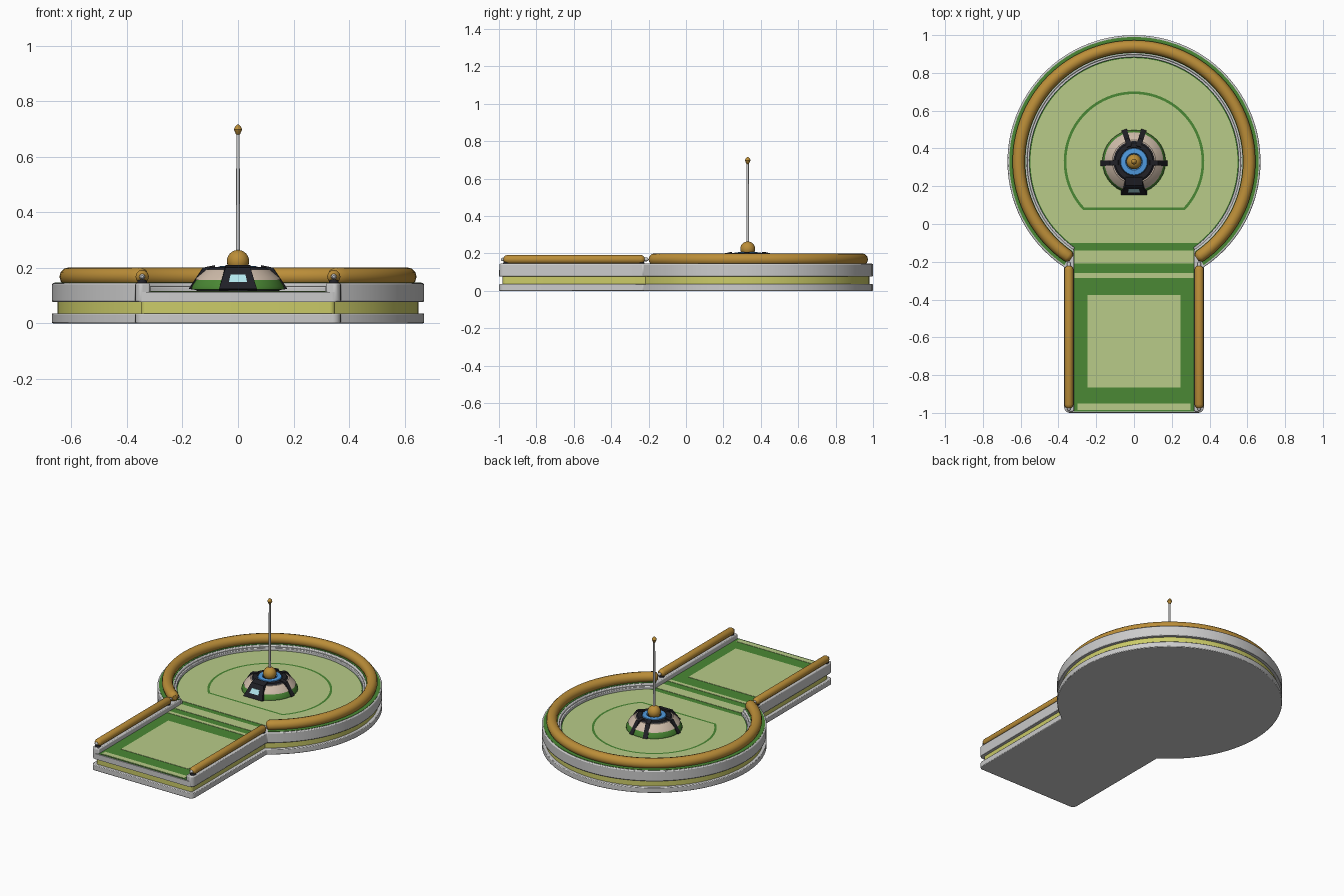
import bpy, bmesh, math
from math import sin, cos, radians, pi

if "Cube" in bpy.data.objects:
    bpy.data.objects.remove(bpy.data.objects["Cube"])

CY = 0.33  # centre of the round deck
def mat(name, r, g, b):
    m = bpy.data.materials.new(name)
    m.diffuse_color = (r, g, b, 1)
    m.use_nodes = True
    m.node_tree.nodes["Principled BSDF"].inputs["Base Color"].default_value = m.diffuse_color
    return m
GREEN = mat("dark_green", 0.07, 0.25, 0.035)
LIGHT = mat("light_green", 0.48, 0.60, 0.25)
YELLOW = mat("yellow", 0.60, 0.60, 0.14)
ORANGE = mat("orange", 0.50, 0.27, 0.04)
BLACK = mat("black", 0.015, 0.015, 0.02)
BEIGE = mat("beige", 0.62, 0.50, 0.40)
BLUE = mat("blue", 0.08, 0.33, 0.75)
SCREEN = mat("screen_blue", 0.45, 0.80, 0.85)
GREY = mat("metal_grey", 0.55, 0.55, 0.53)

def finish(bm, name, m=None, bevel=0, smooth=True):
    bmesh.ops.recalc_face_normals(bm, faces=bm.faces)
    me = bpy.data.meshes.new(name)
    bm.to_mesh(me)
    bm.free()
    ob = bpy.data.objects.new(name, me)
    bpy.context.collection.objects.link(ob)
    if m:
        me.materials.append(m)
    if bevel:
        b = ob.modifiers.new("bevel", 'BEVEL')
        b.width, b.segments, b.limit_method = bevel, 2, 'ANGLE'
        b.angle_limit = radians(40)
    if smooth:
        bpy.ops.object.select_all(action='DESELECT')
        ob.select_set(True)
        bpy.context.view_layer.objects.active = ob
        bpy.ops.object.shade_smooth_by_angle(angle=radians(35))
    return ob

def prism(name, pts, z0, z1, m=None, bevel=0):
    bm = bmesh.new()
    f = bm.faces.new([bm.verts.new((x, y, z0)) for x, y in pts])
    r = bmesh.ops.extrude_face_region(bm, geom=[f])
    for v in r['geom']:
        if isinstance(v, bmesh.types.BMVert):
            v.co.z = z1
    return finish(bm, name, m, bevel)

def arc(r, a0, a1, n=72, c=(0, CY)):
    return [(c[0] + r * cos(a0 + (a1 - a0) * i / n), c[1] + r * sin(a0 + (a1 - a0) * i / n))
            for i in range(n + 1)]

def keyhole(r, w, y0, corner=0):
    # open path: front right, round the circle, back to front left
    a = math.asin(w / r)
    path = arc(r, -pi / 2 + a, 1.5 * pi - a)
    if corner:
        k = w - corner
        return (arc(corner, -pi / 2, 0, 5, (k, y0 + corner)) + path
                + arc(corner, pi, 1.5 * pi, 5, (-k, y0 + corner)))
    return [(w, y0)] + path + [(-w, y0)]

def rect(name, x, y0, y1, z, m):
    return prism(name, [(-x, y0), (x, y0), (x, y1), (-x, y1)], 0.11, z, m)

def lathe(name, prof, m, n=32, cx=0, cy=CY):
    bm = bmesh.new()
    vs = [bm.verts.new((r, 0, z)) for r, z in prof]
    es = [bm.edges.new(p) for p in zip(vs, vs[1:])]
    bmesh.ops.spin(bm, geom=vs + es, cent=(0, 0, 0), axis=(0, 0, 1), angle=2 * pi, steps=n)
    bmesh.ops.remove_doubles(bm, verts=bm.verts, dist=1e-5)
    bmesh.ops.translate(bm, verts=bm.verts, vec=(cx, cy, 0))
    return finish(bm, name, m)

def tube(name, pts, r, m):
    # swept tube with rounded ends
    cu = bpy.data.curves.new(name, 'CURVE')
    cu.dimensions, cu.bevel_depth, cu.bevel_resolution = '3D', r, 4
    cu.use_fill_caps = True
    s = cu.splines.new('POLY')
    s.points.add(len(pts) - 1)
    for i, (x, y, z) in enumerate(pts):
        s.points[i].co = (x, y, z, 1)
    for i, k in ((0, 0.45), (1, 0.85)):
        s.points[i].radius = s.points[-1 - i].radius = k
    ob = bpy.data.objects.new(name, cu)
    bpy.context.collection.objects.link(ob)
    bpy.ops.object.select_all(action='DESELECT')
    ob.select_set(True)
    bpy.context.view_layer.objects.active = ob
    bpy.ops.object.convert(target='MESH')
    ob.data.materials.clear()
    ob.data.materials.append(m)
    bpy.ops.object.shade_smooth_by_angle(angle=radians(40))

# stacked base layers
prism("base_plate", keyhole(0.67, 0.37, -1, 0.03), 0, 0.036, GREY, 0.004)
prism("yellow_band", keyhole(0.65, 0.35, -0.98, 0.02), 0.03, 0.08, YELLOW)
prism("upper_slab", keyhole(0.668, 0.368, -0.999, 0.03), 0.076, 0.112, GREY)

# raised rim, open at the front
outer = keyhole(0.67, 0.37, -1, 0.03)[1:-1]
inner = keyhole(0.565, 0.317, -0.99)
prism("rim_wall", outer + inner[::-1], 0.076, 0.145, GREY, 0.006)
a = radians(33)
band = lambda r0, r1, g: arc(r1, g - pi / 2, 1.5 * pi - g) + arc(r0, 1.5 * pi - g, g - pi / 2)
prism("rim_green_top", band(0.575, 0.66, radians(34)), 0.14, 0.147, GREEN)
prism("inner_ledge", band(0.553, 0.572, radians(34.5)), 0.11, 0.132, GREY, 0.003)

# floor and painted markings
prism("floor_green", keyhole(0.566, 0.318, -0.992), 0.108, 0.1145, GREEN)
k = math.acos(0.43 / 0.548)
prism("round_floor", arc(0.548, k - pi / 2, 1.5 * pi - k), 0.11, 0.1165, LIGHT)
k = math.acos(0.255 / 0.37)
o = arc(0.372, k - pi / 2, 1.5 * pi - k)
k2 = math.acos(0.243 / 0.358)
i = arc(0.358, k2 - pi / 2, 1.5 * pi - k2)
bm = bmesh.new()
vo = [bm.verts.new((x, y, 0.118)) for x, y in o]
vi = [bm.verts.new((x, y, 0.118)) for x, y in i]
for j in range(len(vo)):
    n = (j + 1) % len(vo)
    bm.faces.new((vo[j], vo[n], vi[n], vi[j]))
finish(bm, "floor_line", GREEN, 0, False)
rect("threshold_stripe", 0.315, -0.21, -0.14, 0.1165, LIGHT)
rect("ramp_stripe", 0.315, -0.285, -0.26, 0.1165, LIGHT)
rect("ramp_panel", 0.245, -0.865, -0.375, 0.1165, LIGHT)
rect("front_stripe", 0.3, -0.985, -0.95, 0.1165, LIGHT)

# handrails
g = radians(35)
core = arc(0.61, g - pi / 2, 1.5 * pi - g, 96)
e0 = arc(0.61, g - pi / 2 - 0.035, g - pi / 2 - 0.02, 1)
e1 = arc(0.61, 1.5 * pi - g + 0.02, 1.5 * pi - g + 0.035, 1)
tube("round_rail", [(x, y, 0.168) for x, y in e0 + core + e1], 0.033, ORANGE)
for s, side in ((-1, "left"), (1, "right")):
    tube(side + "_rail", [(s * 0.345, y, 0.168) for y in
         (-0.975, -0.967, -0.955, -0.24, -0.23, -0.222)], 0.024, ORANGE)
    tube(side + "_rail_pin", [(s * 0.345, y, 0.168) for y in
         (-0.988, -0.984, -0.975, -0.21, -0.204, -0.2)], 0.01, GREY)
    for y in (-0.96, -0.24):
        lathe(side + "_rail_foot", [(0, 0.14), (0.02, 0.14), (0.014, 0.16), (0, 0.16)],
              BLACK, 12, s * 0.345, y)

# console body
lathe("console_foot", [(0, 0.112), (0.15, 0.112), (0.15, 0.122), (0, 0.122)], BLACK)
lathe("console_skirt", [(0.145, 0.12), (0.168, 0.122), (0.168, 0.132), (0.153, 0.155), (0.1, 0.155)], GREEN)
lathe("console_panel", [(0.14, 0.155), (0.156, 0.156), (0.15, 0.165), (0.115, 0.194),
                        (0.09, 0.196)], BEIGE)
lathe("console_top", [(0.115, 0.19), (0.1, 0.202), (0.075, 0.202), (0.07, 0.197), (0, 0.197)], BLACK)
lathe("blue_ring", [(0.074, 0.196), (0.07, 0.205), (0.045, 0.207), (0.04, 0.2)], BLUE, 24)

# black ribs around the console, the front one wide with a screen
def rib(name, ang, w0, w1, prof, m):
    bm = bmesh.new()
    c, s = cos(ang), sin(ang)
    rings = []
    for side in (-1, 1):
        rings.append([bm.verts.new((r * c - side * w * s, CY + r * s + side * w * c, z))
                      for (r, z), w in zip(prof, (w0, w0, w1, w1, w1))])
    bm.faces.new(rings[0])
    bm.faces.new(rings[1])
    for j in range(5):
        n = (j + 1) % 5
        bm.faces.new((rings[0][j], rings[0][n], rings[1][n], rings[1][j]))
    finish(bm, name, m, 0, False)

shape = [(0.14, 0.118), (0.177, 0.124), (0.127, 0.2), (0.085, 0.209), (0.08, 0.195)]
for d in (-3, 73, 107, 183):
    rib("console_rib", radians(d), 0.015, 0.013, shape, BLACK)
rib("console_front", -pi / 2, 0.068, 0.045, shape, BLACK)
rib("console_screen", -pi / 2, 0.033, 0.027,
    [(0.15, 0.148), (0.1645, 0.148), (0.1465, 0.175), (0.135, 0.175), (0.13, 0.17)], SCREEN)

# ball and mast
ball = [(0.04 * cos(radians(t)), 0.224 + 0.04 * sin(radians(t))) for t in range(-90, 91, 15)]
lathe("ball", ball, ORANGE, 24)
lathe("mast", [(0, 0.25), (0.007, 0.25), (0.006, 0.69), (0, 0.69)], GREY, 12)
lathe("mast_tip", [(0, 0.675), (0.007, 0.68), (0.015, 0.697), (0.013, 0.704), (0.005, 0.714),
                   (0, 0.716)], ORANGE, 12)
